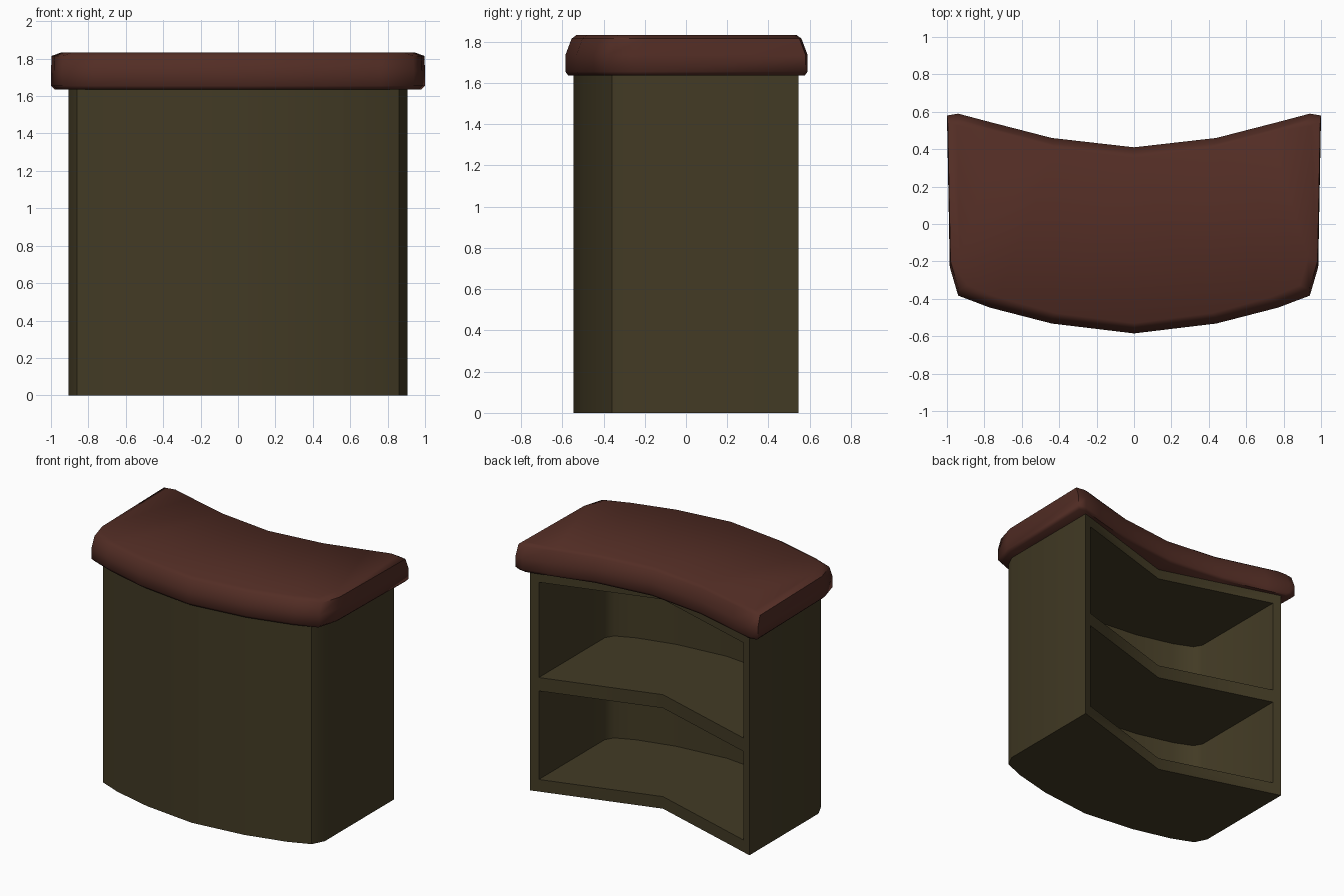
import bpy, bmesh, math

if "Cube" in bpy.data.objects:
    bpy.data.objects.remove(bpy.data.objects["Cube"])


def mirrored(half):
    """Half profile ordered from the centre line (x=0) outwards -> full left-to-right row."""
    return [(-x, y) for x, y in reversed(half) if x > 0] + half


def loft(name, rings, colour=None):
    """Closed solid through rings of equal vertex count, capped at both ends."""
    bm = bmesh.new()
    loops = [[bm.verts.new(p) for p in ring] for ring in rings]
    n = len(loops[0])
    for a, b in zip(loops, loops[1:]):
        for i in range(n):
            j = (i + 1) % n
            bm.faces.new((a[i], a[j], b[j], b[i]))
    caps = [bm.faces.new(loops[0][::-1]), bm.faces.new(loops[-1])]
    bmesh.ops.triangulate(bm, faces=caps)
    bmesh.ops.recalc_face_normals(bm, faces=bm.faces)
    me = bpy.data.meshes.new(name)
    bm.to_mesh(me)
    bm.free()
    ob = bpy.data.objects.new(name, me)
    bpy.context.collection.objects.link(ob)
    if colour:
        mat = bpy.data.materials.new(name + "_paint")
        mat.diffuse_color = (*colour, 1)
        mat.use_nodes = True
        mat.node_tree.nodes["Principled BSDF"].inputs["Base Color"].default_value = mat.diffuse_color
        me.materials.append(mat)
    return ob


def prism(name, outline, z0, z1, colour=None):
    return loft(name, [[(x, y, z) for x, y in outline] for z in (z0, z1)], colour)


def activate(ob):
    bpy.ops.object.select_all(action='DESELECT')
    ob.select_set(True)
    bpy.context.view_layer.objects.active = ob


# Cabinet body: curved front, V-shaped back
front = mirrored([(0, -.545), (.4, -.5), (.7, -.425), (.86, -.36), (.905, -.27)])
back = mirrored([(0, .27), (.905, .545)])
body = prism("counter_body", front + back[::-1], 0, 1.645, (.055, .043, .018))

# Two open compartments cut in from the back, leaving base, shelf and top rail
inner = mirrored([(0, -.48), (.39, -.44), (.67, -.37), (.81, -.31), (.845, -.25)])
hollow = inner + [(.845, .8), (-.845, .8)]
for z0, z1 in ((.09, .75), (.85, 1.56)):
    cutter = prism("compartment_cutter", hollow, z0, z1)
    cutter.hide_render = True
    mod = body.modifiers.new("compartment", 'BOOLEAN')
    mod.operation = 'DIFFERENCE'
    mod.solver = 'EXACT'
    mod.object = cutter
    activate(body)
    bpy.ops.object.modifier_apply(modifier=mod.name)
    bpy.data.objects.remove(cutter)

# Curved worktop with rounded edges
top_front = mirrored([(0, -.585), (.44, -.532), (.77, -.447), (.94, -.383), (.985, -.23)])
top_back = mirrored([(0, .41), (.44, .46), (.77, .545), (.94, .59), (1.0, .58)])
levels = [(1.635, .02, .015), (1.655, 0, 0), (1.735, 0, 0),
          (1.815, .004, .03), (1.833, .055, .055)]
rings = []
for z, dx, dy in levels:
    ring = [(x * (1 - dx), y + dy, z) for x, y in top_front]
    ring += [(x * (1 - dx), y - dy, z) for x, y in reversed(top_back)]
    rings.append(ring)
top = loft("worktop", rings, (.085, .026, .018))

for ob, angle in ((body, 40), (top, 60)):
    activate(ob)
    bpy.ops.object.shade_smooth_by_angle(angle=math.radians(angle))
